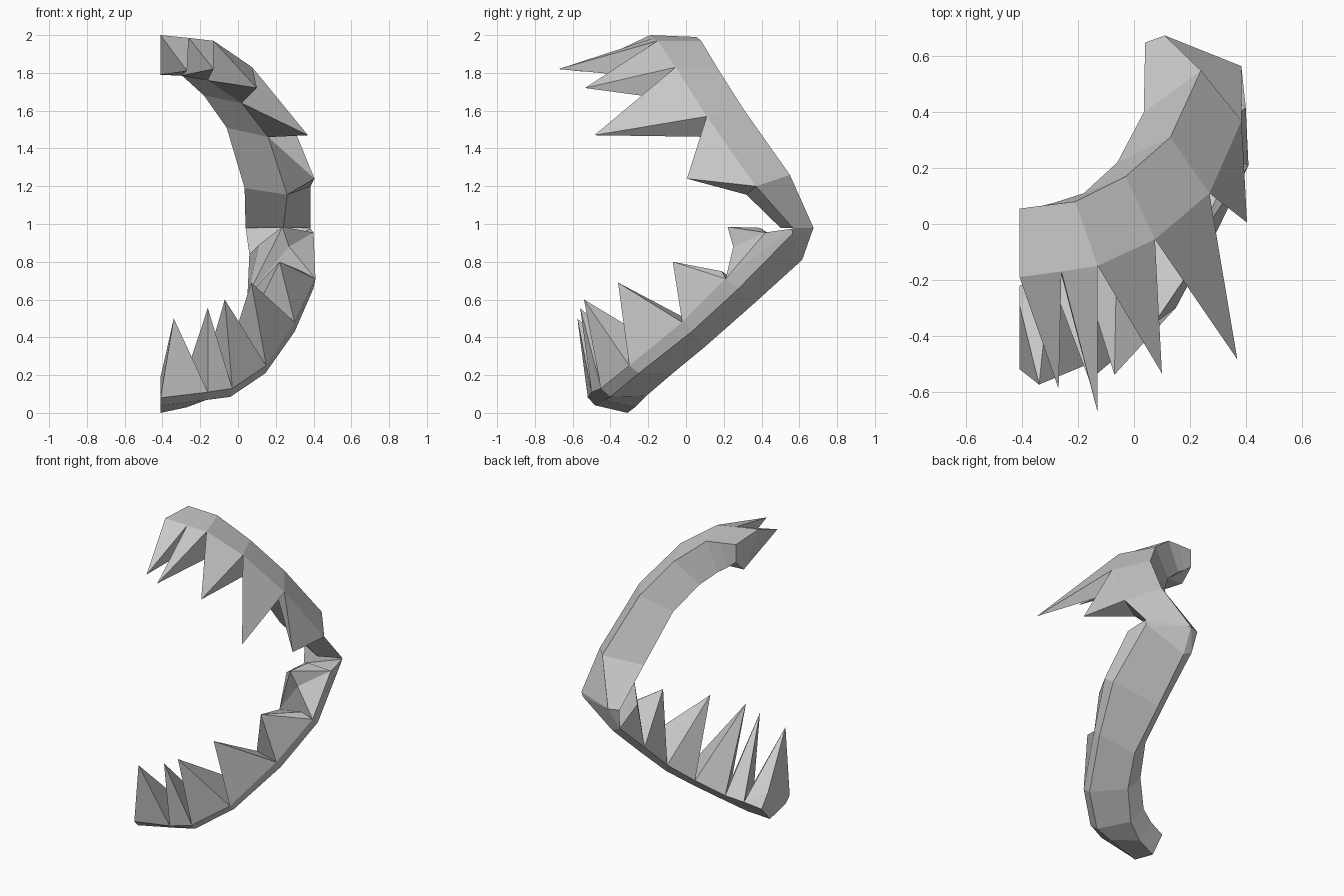
import bpy, bmesh

if "Cube" in bpy.data.objects:
    bpy.data.objects.remove(bpy.data.objects["Cube"])

bone = bpy.data.materials.new("bone_grey")
bone.diffuse_color = (0.6, 0.6, 0.6, 1)
bone.use_nodes = True
bone.node_tree.nodes["Principled BSDF"].inputs["Base Color"].default_value = bone.diffuse_color


def finish(name, bm):
    bmesh.ops.recalc_face_normals(bm, faces=bm.faces)
    me = bpy.data.meshes.new(name)
    bm.to_mesh(me)
    bm.free()
    me.materials.append(bone)
    bpy.context.collection.objects.link(bpy.data.objects.new(name, me))


def bar(name, rails):
    """Closed four-sided bar running along four rails."""
    bm = bmesh.new()
    v = [[bm.verts.new(p) for p in rail] for rail in rails]
    n = len(rails[0])
    for r in range(4):
        s = (r + 1) % 4
        for i in range(n - 1):
            bm.faces.new((v[r][i], v[r][i + 1], v[s][i + 1], v[s][i]))
    bm.faces.new([v[r][0] for r in range(4)])
    bm.faces.new([v[r][-1] for r in range(4)])
    finish(name, bm)


def hull(name, points):
    bm = bmesh.new()
    for p in points:
        bm.verts.new(p)
    res = bmesh.ops.convex_hull(bm, input=bm.verts)
    spare = [g for g in res["geom_interior"] if isinstance(g, bmesh.types.BMVert)]
    bmesh.ops.delete(bm, geom=spare, context='VERTS')
    finish(name, bm)


def teeth(name, outer, inner, tips):
    """One tooth on each bar segment, drawn out to its tip points."""
    for i, tip in enumerate(tips):
        hull(f"{name}_{i + 1}", [outer[i], outer[i + 1], inner[i], inner[i + 1], *tip])


# Upper jaw rails: outer front, outer back, inner back, inner front
ua = [(-.41, -.19, 2), (-.26, -.17, 1.985), (-.13, -.15, 1.97), (.075, -.055, 1.83),
      (.27, .11, 1.57), (.385, .37, 1.2), (.385, .565, .98)]
ub = [(-.41, .055, 1.99), (-.31, .068, 1.98), (-.21, .08, 1.97), (-.03, .17, 1.82),
      (.13, .31, 1.6), (.24, .55, 1.26), (.11, .675, .98)]
uc = [(-.41, .055, 1.87), (-.35, .06, 1.82), (-.29, .075, 1.78), (-.18, .11, 1.68),
      (-.06, .22, 1.51), (.035, .4, 1.19), (.04, .65, .98)]
ud = [(-.41, -.03, 1.79), (-.3, -.03, 1.785), (-.16, -.02, 1.76), (.02, .06, 1.64),
      (.16, .2, 1.46), (.26, .32, 1.155), (.24, .5, .98)]
bar("upper_jaw", [ua, ub, uc, ud])
teeth("upper_tooth", ua, ud, [
    [(-.27, -.59, 1.81)], [(-.13, -.675, 1.82)], [(.1, -.535, 1.72)],
    [(.37, -.485, 1.47)], [(.405, .005, 1.24)]])

# Lower jaw rails: outer top, outer bottom, inner bottom, inner top
la = [(-.41, -.52, .08), (-.16, -.5, .11), (-.03, -.45, .13), (.15, -.3, .25),
      (.3, -.02, .48), (.41, .21, .71), (.385, .56, .975)]
lb = [(-.41, -.48, .04), (-.17, -.43, .068), (-.04, -.4, .085), (.145, -.25, .21),
      (.3, .03, .43), (.4, .28, .66), (.375, .565, .95)]
lc = [(-.41, -.31, 0), (-.27, -.27, .03), (-.15, -.21, .09), (-.01, -.07, .21),
      (.08, .1, .35), (.1, .35, .57), (.12, .615, .81)]
ld = [(-.41, -.22, .1), (-.3, -.19, .13), (-.195, -.14, .165), (-.06, -.01, .28),
      (.035, .15, .42), (.05, .37, .62), (.06, .62, .84)]
bar("lower_jaw", [la, lb, lc, ld])
crown, ridge = (.27, .25, .88), (.4, .42, .955)
teeth("lower_tooth", la, ld, [
    [(-.34, -.575, .5), (-.41, -.29, .19)], [(-.16, -.56, .555)], [(-.07, -.54, .6)],
    [(.07, -.36, .69)], [(.22, -.07, .8), (.34, .19, .75)], [crown, ridge]])

# Overhanging point and inner wall of the rear tooth
hull("rear_tooth_point", [(.235, .22, .985), crown, ridge, (.11, .36, .89),
                          (.25, .39, .98), ld[5], ld[6]])

# Hinge wedge joining both jaws at the back
hull("jaw_hinge", [ua[-1], ub[-1], uc[-1], lb[-1], lc[-1], ld[-1]])
